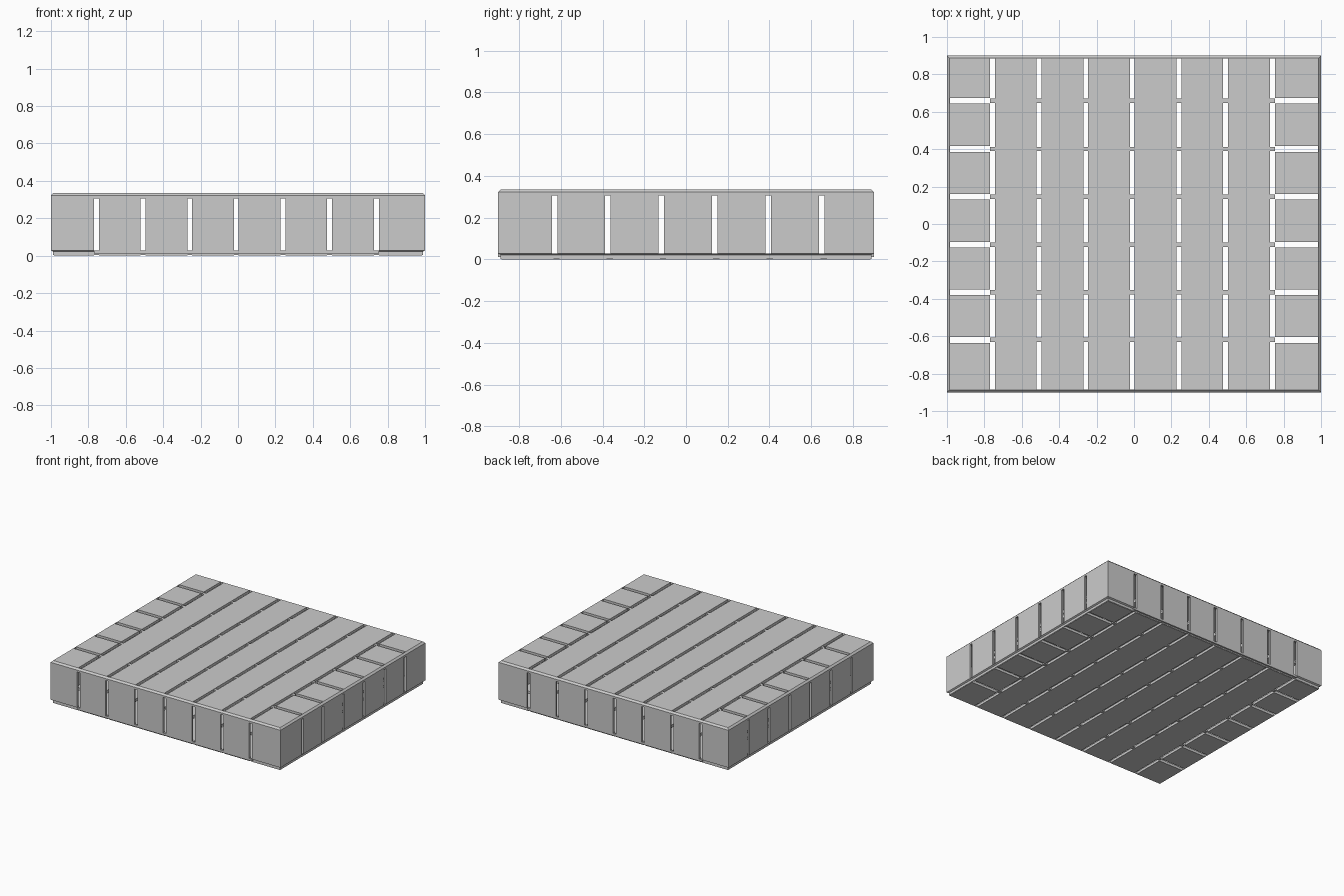
import bpy, bmesh

if "Cube" in bpy.data.objects:
    bpy.data.objects.remove(bpy.data.objects["Cube"])

HX, HY, H = 1.0, 0.9, 0.335      # half width, half depth, height
T = 0.015                        # panel thickness
GX = [-0.757, -0.508, -0.258, -0.009, 0.241, 0.49, 0.74]    # slots across x
GY = [-0.62, -0.365, -0.11, 0.145, 0.401, 0.66]             # slots in top and bottom
GS = [-0.628, -0.374, -0.118, 0.138, 0.395, 0.65]           # slots in side walls
GAP = 0.026


def finish(name, bm):
    me = bpy.data.meshes.new(name)
    bmesh.ops.recalc_face_normals(bm, faces=bm.faces)
    bm.to_mesh(me)
    bm.free()
    ob = bpy.data.objects.new(name, me)
    bpy.context.collection.objects.link(ob)
    return ob


def boxes(name, items):
    bm = bmesh.new()
    for x0, x1, y0, y1, z0, z1 in items:
        vs = bmesh.ops.create_cube(bm, size=1)["verts"]
        for v in vs:
            v.co.x = x1 if v.co.x > 0 else x0
            v.co.y = y1 if v.co.y > 0 else y0
            v.co.z = z1 if v.co.z > 0 else z0
    return finish(name, bm)


def spans(centres, lo, hi, gap=GAP):
    """Solid intervals left between slots."""
    edges = [lo] + [c + s * gap / 2 for c in centres for s in (-1, 1)] + [hi]
    return list(zip(edges[::2], edges[1::2]))


def ring(name, profile):
    """Rectangular frame swept from (inset, z) profile."""
    bm = bmesh.new()
    loops = [[bm.verts.new((sx * (HX - d), sy * (HY - d), z))
              for sx, sy in ((-1, -1), (1, -1), (1, 1), (-1, 1))] for d, z in profile]
    for i, a in enumerate(loops):
        b = loops[(i + 1) % len(loops)]
        for k in range(4):
            n = (k + 1) % 4
            bm.faces.new((a[k], a[n], b[n], b[k]))
    return finish(name, bm)


# chamfered edge frames
ring("top_rim", [(0, 0.307), (0, 0.322), (0.013, H), (T, H), (T, 0.307)])
ring("bottom_rim", [(0, 0.028), (0.012, 0.022), (0.012, 0.003), (T, 0.003), (T, 0.028)])

# top and bottom panels: long slats, end tiles and small bridges
ix, iy = HX - T, HY - T
for side, z0, z1 in (("top", H - 0.02, H), ("bottom", 0.0, 0.02)):
    xs = spans(GX, -ix, ix)
    boxes(side + "_slats", [(a, b, -iy, iy, z0, z1) for a, b in xs[1:-1]])
    boxes(side + "_end_tiles", [(a, b, c, d, z0, z1)
                                for a, b in (xs[0], xs[-1])
                                for c, d in spans(GY, -iy, iy, 0.03)])
    boxes(side + "_bridges", [(g - GAP / 2, g + GAP / 2, y - 0.012, y + 0.012,
                               z0 + 0.003, z1 - 0.003) for g in GX for y in GY])

# walls split by vertical slots
for name, s in (("front", -1), ("back", 1)):
    y0, y1 = sorted((s * HY, s * iy))
    boxes(name + "_wall", [(a, b, y0, y1, 0.028, 0.307) for a, b in spans(GX, -HX, HX)])
    boxes(name + "_lower_lip", [(GX[0] - 0.013, GX[-1] + 0.013, y0, y1, 0.012, 0.028)])
for name, s in (("left", -1), ("right", 1)):
    x0, x1 = sorted((s * HX, s * ix))
    boxes(name + "_wall", [(x0, x1, a, b, 0.028, 0.307) for a, b in spans(GS, -iy, iy)])
